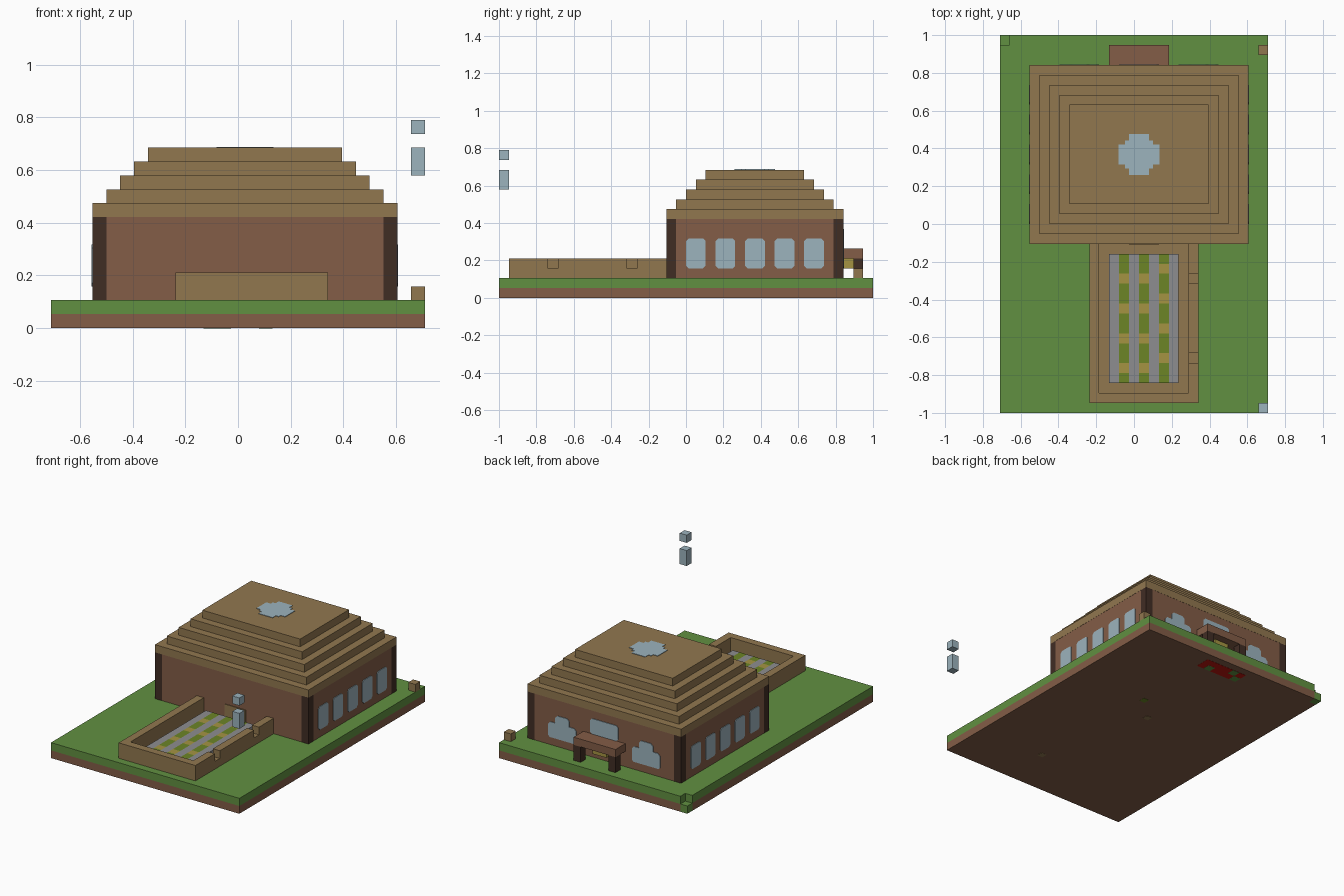
import bpy
import bmesh

cube = bpy.data.objects.get("Cube")
if cube:
    bpy.data.objects.remove(cube)

U = 2 / 38           # one block
THIN = 0.06          # plate thickness in blocks


def linear(c):
    c /= 255
    return c / 12.92 if c <= 0.04045 else ((c + 0.055) / 1.055) ** 2.4


def material(name, r, g, b):
    m = bpy.data.materials.new(name)
    color = (linear(r), linear(g), linear(b), 1)
    m.use_nodes = True
    m.diffuse_color = color
    m.node_tree.nodes["Principled BSDF"].inputs["Base Color"].default_value = color
    return m


brick = material("brick brown", 131, 93, 71)
grass = material("grass green", 97, 144, 65)
wood = material("tan wood", 145, 119, 79)
dark = material("dark timber", 64, 45, 36)
glass = material("pale blue glass", 156, 179, 189)
stone = material("grey stone", 141, 141, 144)
leaf = material("olive leaf", 108, 133, 38)
straw = material("straw yellow", 165, 148, 66)
red = material("deep red", 190, 22, 12)


def prism(name, pts, axis, lo, hi, mat):
    """Extrude a 2D outline, given in blocks, along an axis from lo to hi."""
    def place(p, h):
        x, y, z = {"x": (h, *p), "y": (p[0], h, p[1]), "z": (*p, h)}[axis]
        return ((x - 13.5) * U, (y - 19) * U, z * U)

    bm = bmesh.new()
    bottom = [bm.verts.new(place(p, lo)) for p in pts]
    top = [bm.verts.new(place(p, hi)) for p in pts]
    bm.faces.new(bottom)
    bm.faces.new(top)
    for i in range(len(pts)):
        j = (i + 1) % len(pts)
        bm.faces.new((bottom[i], bottom[j], top[j], top[i]))
    bmesh.ops.recalc_face_normals(bm, faces=bm.faces)
    mesh = bpy.data.meshes.new(name)
    bm.to_mesh(mesh)
    bm.free()
    mesh.materials.append(mat)
    ob = bpy.data.objects.new(name, mesh)
    bpy.context.collection.objects.link(ob)
    return ob


def rect(a, b, c, d):
    return [(a, c), (b, c), (b, d), (a, d)]


def box(name, x0, x1, y0, y1, z0, z1, mat):
    return prism(name, rect(x0, x1, y0, y1), "z", z0, z1, mat)


def rounded(a, b, c, d, r=0.25):
    return [(a + r, c), (b - r, c), (b, c + r), (b, d - r),
            (b - r, d), (a + r, d), (a, d - r), (a, c + r)]


# Ground, with a sunken grass block in one corner
ground = [(0, 0), (27, 0), (27, 38), (1, 38), (1, 37), (0, 37)]
prism("soil_layer", ground, "z", 0, 1, brick)
prism("grass_layer", ground, "z", 1, 2, grass)
box("sunken_grass_block", 0, 1, 37, 38, 0, 1, grass)

# Coloured patches on the underside
box("underside_red_patch", 11, 17, 35, 37, -0.02, 0.02, red)
for x, y in ((11, 35), (12, 36), (15, 35)):
    box("underside_green_patch", x, x + 1, y, y + 1, -0.03, 0.02, grass)
for x, y, m in ((16, 24, leaf), (13, 21, wood), (17, 6, wood)):
    box("underside_spot", x + 0.1, x + 0.9, y + 0.1, y + 0.9, -0.02, 0.02, m)

# House walls and corner posts
box("house_walls", 3.02, 24.98, 17.02, 34.98, 2, 8, brick)
for x in (3, 24):
    for y in (17, 34):
        box("corner_post", x, x + 1, y, y + 1, 2, 8, dark)

# Stepped roof
for n in range(5):
    box("roof_step", 3 + n, 25 - n, 17 + n, 35 - n, 8 + n, 9 + n, wood)

# Stepped round skylight, mirrored from one corner
corner = [(2.05, 1), (1.4, 1), (1.4, 1.4), (1, 1.4), (1, 2.05)]
outline = []
for sx, sy in ((1, 1), (-1, 1), (-1, -1), (1, -1)):
    part = corner if sx * sy > 0 else corner[::-1]
    outline += [(14 + sx * a, 26 + sy * b) for a, b in part]
prism("skylight", outline, "z", 12.98, 13 + THIN, glass)

# Side windows
for n in range(5):
    y = 19 + 3 * n
    for x in (3, 25):
        prism("side_window", rounded(y, y + 2, 3, 6), "x", x - THIN, x + THIN, glass)

# Back windows
for x in (6, 18):
    shape = [(x + 0.2, 3), (x + 3.8, 3), (x + 4, 3.2), (x + 4, 4.7),
             (x + 3.7, 5), (x + 3, 5), (x + 3, 5.7), (x + 2.7, 6),
             (x + 1.3, 6), (x + 1, 5.7), (x + 1, 5), (x + 0.3, 5),
             (x, 4.7), (x, 3.2)]
    prism("back_window", shape, "y", 35 - THIN, 35 + THIN, glass)
prism("back_middle_window", rounded(12, 16, 5, 7), "y", 35 - THIN, 35 + THIN, glass)

# Back porch
box("porch_roof", 11, 17, 35, 37, 4, 5, brick)
for x in (11, 16):
    box("porch_leg", x, x + 1, 36, 37, 2, 4, dark)
box("porch_lamp", 13, 15, 35, 36, 3, 4, straw)

# Garden enclosure with two notches in one wall
box("front_garden_wall", 9, 20, 1, 2, 2, 4, wood)
box("right_garden_wall", 9, 10, 2, 17, 2, 4, wood)
notched = [(2, 2), (17, 2), (17, 4), (14, 4), (14, 3), (13, 3),
           (13, 4), (6, 4), (6, 3), (5, 3), (5, 4), (2, 4)]
prism("left_garden_wall", notched, "x", 19, 20, wood)
box("garden_floor", 10, 19, 2, 17, 1.9, 2.03, wood)
prism("garden_door", rect(13, 16, 2, 4), "y", 17 - THIN, 17.05, wood)

# Garden bed: stone rows alternating with crops
for col in range(7):
    x = 11 + col
    if col % 2 == 0:
        box("stone_row", x, x + 1, 3, 16, 2, 3, stone)
        continue
    ripe = 2 if col == 5 else 1
    for y in range(3, 16):
        box("crop", x, x + 1, y, y + 1, 2, 3, straw if y % 3 == ripe else leaf)

# Loose blocks
box("loose_wood_block", 26, 27, 36, 37, 2, 3, wood)
box("floating_lower_block", 26, 27, 0, 1, 11, 13, glass)
box("floating_upper_block", 26, 27, 0, 1, 14, 15, glass)
